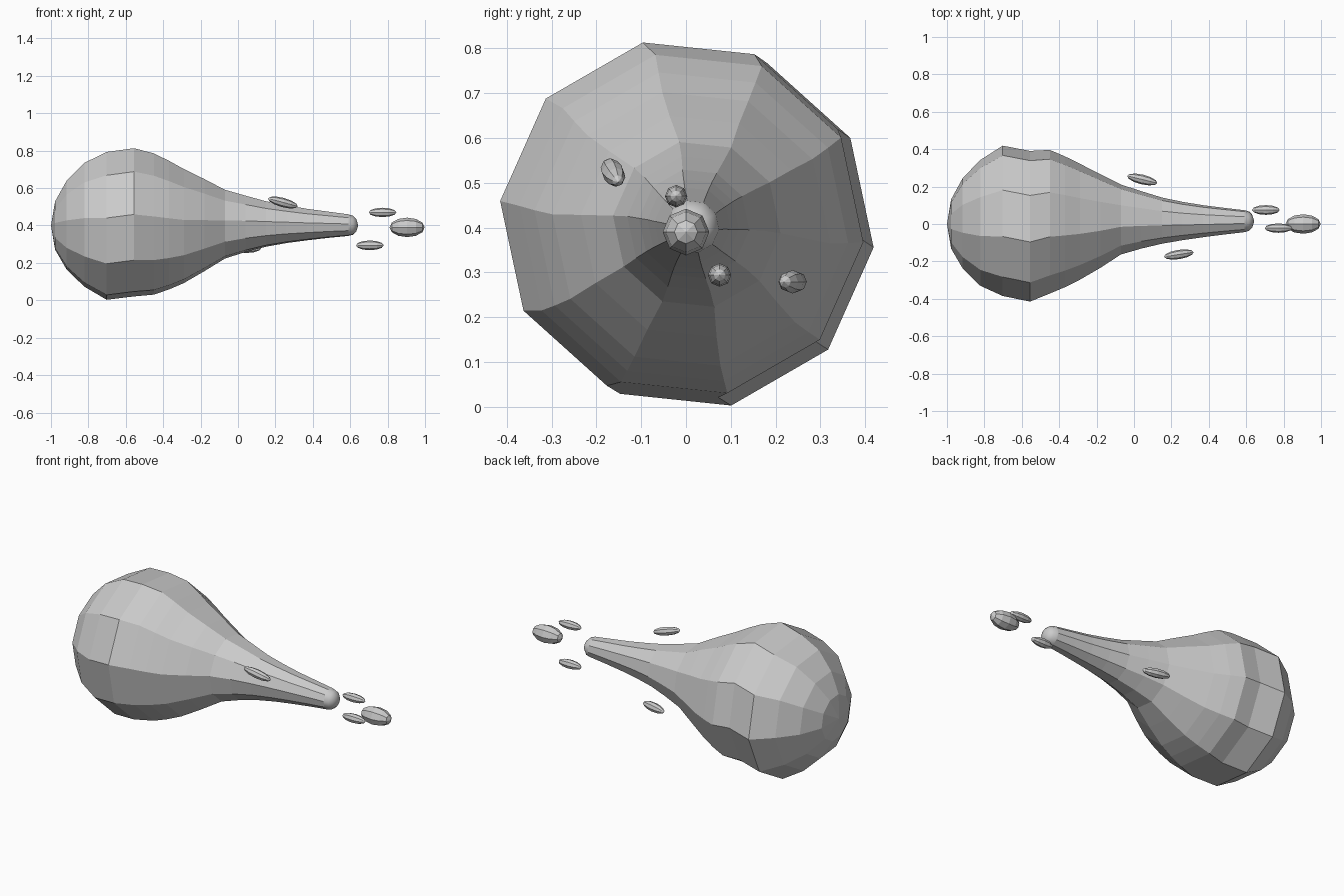
import bpy, bmesh, math
from mathutils import Vector, Matrix

if "Cube" in bpy.data.objects:
    bpy.data.objects.remove(bpy.data.objects["Cube"])

SIDES = 10
PHASE = math.radians(-6)


def finish(bm, name):
    bmesh.ops.recalc_face_normals(bm, faces=bm.faces)
    mesh = bpy.data.meshes.new(name)
    bm.to_mesh(mesh)
    bm.free()
    ob = bpy.data.objects.new(name, mesh)
    bpy.context.collection.objects.link(ob)
    return ob


# Teardrop body: rings of (x, radius, centre y, centre z)
rings = [
    (-0.978, 0.132, 0.0, 0.40), (-0.916, 0.243, 0.004, 0.402),
    (-0.822, 0.338, 0.006, 0.404), (-0.702, 0.404, 0.017, 0.398),
    (-0.556, 0.405, -0.012, 0.417), (-0.45, 0.386, 0.012, 0.408),
    (-0.37, 0.352, 0.012, 0.402), (-0.29, 0.312, 0.012, 0.397),
    (-0.18, 0.252, 0.016, 0.402), (-0.07, 0.188, 0.024, 0.407),
    (0.04, 0.154, 0.022, 0.409), (0.15, 0.124, 0.018, 0.408),
    (0.26, 0.103, 0.016, 0.407), (0.37, 0.086, 0.015, 0.405),
    (0.48, 0.072, 0.015, 0.404), (0.59, 0.059, 0.015, 0.402),
    (0.615, 0.052, 0.015, 0.401), (0.632, 0.035, 0.015, 0.401),
]
bm = bmesh.new()
loops = []
for x, r, cy, cz in rings:
    loops.append([bm.verts.new((x, cy + r * math.cos(PHASE + math.tau * i / SIDES),
                                cz + r * math.sin(PHASE + math.tau * i / SIDES)))
                  for i in range(SIDES)])
for a, b in zip(loops, loops[1:]):
    for i in range(SIDES):
        j = (i + 1) % SIDES
        bm.faces.new((a[i], a[j], b[j], b[i]))
for loop, pole in ((loops[0], (-1.0, 0.0, 0.40)), (loops[-1], (0.643, 0.015, 0.40))):
    p = bm.verts.new(pole)
    for i in range(SIDES):
        bm.faces.new((p, loop[i], loop[(i + 1) % SIDES]))
# Rounded tail tip is smooth, bulb stays faceted
for f in bm.faces:
    f.smooth = f.calc_center_median().x > 0.55
finish(bm, "teardrop_body")


# Loose droplets: faceted ellipsoids stretched along a direction
def droplet(name, centre, half_length, radius, direction):
    bm = bmesh.new()
    rot = Vector(direction).to_track_quat('Z', 'Y').to_matrix().to_4x4()
    mat = Matrix.Translation(centre) @ rot @ Matrix.Diagonal((radius, radius, half_length, 1))
    bmesh.ops.create_uvsphere(bm, u_segments=8, v_segments=6, radius=1, matrix=mat)
    finish(bm, name)


droplet("lead_droplet", (0.904, 0.0, 0.39), 0.094, 0.052, (1, 0, 0))
droplet("upper_droplet", (0.773, -0.022, 0.47), 0.074, 0.025, (1, 0, 0))
droplet("lower_droplet", (0.705, 0.075, 0.294), 0.074, 0.026, (1, 0, 0))
droplet("front_droplet", (0.24, -0.163, 0.523), 0.083, 0.025, (0.16, 0.025, -0.043))
droplet("back_droplet", (0.044, 0.238, 0.279), 0.083, 0.026, (0.165, -0.04, 0.0))
